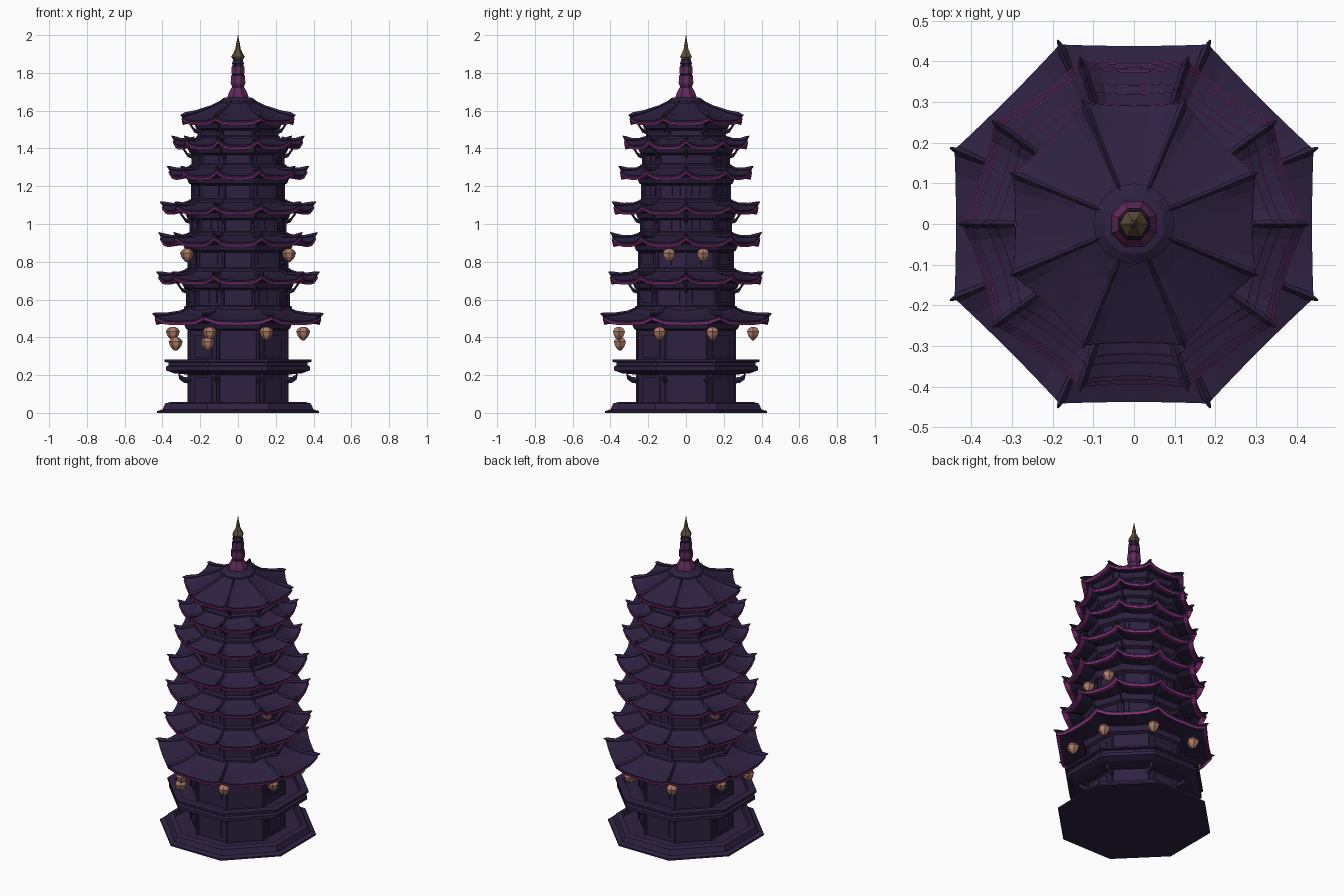
import bpy, bmesh, math
from mathutils import Matrix, Vector

if "Cube" in bpy.data.objects:
    bpy.data.objects.remove(bpy.data.objects["Cube"])


def mat(name, rgb):
    m = bpy.data.materials.new(name)
    m.diffuse_color = (*rgb, 1)
    m.use_nodes = True
    m.node_tree.nodes["Principled BSDF"].inputs["Base Color"].default_value = m.diffuse_color
    return m


PURPLE = mat("dark purple", (0.027, 0.0155, 0.053))
MAGENTA = mat("magenta trim", (0.27, 0.028, 0.20))
PLUM = mat("plum spire", (0.12, 0.022, 0.10))
COPPER = mat("copper lantern", (0.43, 0.205, 0.135))
GOLD = mat("dull gold", (0.12, 0.08, 0.045))


def finish(bm, name, mats):
    bmesh.ops.recalc_face_normals(bm, faces=bm.faces)
    me = bpy.data.meshes.new(name)
    bm.to_mesh(me)
    bm.free()
    for m in mats:
        me.materials.append(m)
    ob = bpy.data.objects.new(name, me)
    bpy.context.collection.objects.link(ob)
    return ob


def phase(n):
    return math.pi / 8 if n == 8 else 0.0


def skin(bm, rings, mats=None, closed=False):
    """Bridge successive rings of points into quads."""
    vs = [[bm.verts.new(p) for p in r] for r in rings]
    k = len(vs[0])
    pairs = list(zip(vs, vs[1:])) + ([(vs[-1], vs[0])] if closed else [])
    for j, (a, b) in enumerate(pairs):
        for i in range(k):
            f = bm.faces.new((a[i], a[(i + 1) % k], b[(i + 1) % k], b[i]))
            f.material_index = mats[j] if mats else 0
    if not closed:
        bm.faces.new(vs[0])
        bm.faces.new(vs[-1])


def lathe(bm, n, profile, closed=False, mats=None, center=(0, 0)):
    """Polygonal turning; profile is (corner radius, z)."""
    rings = []
    for r, z in profile:
        rings.append([(center[0] + r * math.cos(phase(n) + i * math.tau / n),
                       center[1] + r * math.sin(phase(n) + i * math.tau / n), z) for i in range(n)])
    skin(bm, rings, mats, closed)


def tube(bm, pts, radii):
    """Four-sided bar along points lying in a vertical radial plane."""
    side = Vector((-pts[-1][1], pts[-1][0], 0)).normalized()
    rings = []
    for p, r in zip(pts, radii):
        p = Vector(p)
        up = Vector((0, 0, r * 1.4))
        rings.append([p + up, p + side * r, p - up, p - side * r])
    skin(bm, rings)


def plate(bm, ang, dist, z, size, shift=0):
    """Box facing outward at an angle: size = depth, width, height."""
    m = (Matrix.Rotation(ang, 4, 'Z') @ Matrix.Translation((dist, shift, z))
         @ Matrix.Diagonal((*size, 1)))
    bmesh.ops.create_cube(bm, size=1, matrix=m)


def polar(r, a, z):
    return (r * math.cos(a), r * math.sin(a), z)


OCT = 1 / math.cos(math.pi / 8)


def oct_profile(p):
    return [(a * OCT, z) for a, z in p]


# base slab with raised rim, and balcony with railing
bm = bmesh.new()
lathe(bm, 8, oct_profile([(.428, 0), (.428, .010), (.40, .018), (.385, .05), (.355, .058),
                          (.35, .03), (.2, .03), (.2, 0)]), True)
lathe(bm, 8, [(.40, 0), (.40, .025)])
finish(bm, "base_terrace", [PURPLE])
bm = bmesh.new()
lathe(bm, 8, oct_profile([(.24, .20), (.34, .21), (.38, .225), (.38, .245), (.368, .252), (.368, .266),
                          (.388, .27), (.388, .282), (.345, .282), (.345, .245), (.24, .245)]), True)
finish(bm, "balcony", [PURPLE])

# curved brackets under the balcony
bm = bmesh.new()
for i in range(8):
    a = phase(8) + i * math.tau / 8
    tube(bm, [polar(.27, a, .17), polar(.31, a, .175), polar(.335, a, .19), polar(.34, a, .22)],
         [.012, .011, .010, .009])
finish(bm, "balcony_brackets", [PURPLE])

# sides, tip radius, eave z, tip z, roof top z, wall radius below, radius at roof top, wall bottom z
TIERS = [
    (8, .490, .465, .520, .555, .278, .275, .02),
    (10, .432, .680, .740, .755, .265, .265, .54),
    (10, .422, .880, .950, .945, .258, .255, .74),
    (10, .412, 1.050, 1.110, 1.120, .248, .245, .93),
    (10, .375, 1.235, 1.300, 1.305, .240, .240, 1.11),
    (10, .352, 1.395, 1.460, 1.455, .236, .230, 1.29),
    (8, .330, 1.525, 1.570, 1.650, .220, .085, 1.44),
]


def roof(idx, n, R, ze, zt, zi, rw, ri):
    seg, Rc = 6, R * .975
    power = .9 if idx == 7 else .75
    bow = .008 if idx == 1 else .022
    lift = (zt - ze) * .5

    def ring(s, scale=1.0, dz=0.0):
        pts = []
        r = ri + (Rc - ri) * s
        for i in range(n):
            a0 = phase(n) + i * math.tau / n
            p, q = Vector(polar(r, a0, 0)), Vector(polar(r, a0 + math.tau / n, 0))
            for k in range(seg):
                t = 2 * k / seg - 1
                v = p.lerp(q, k / seg) * scale * (1 - bow * s * (1 - t * t))
                v.z = zi + (ze + .022 - zi) * s ** power + lift * abs(t) ** 4 * s * s + dz
                pts.append(v)
        return pts

    k = (rw - .01) / ri
    inner = [Vector((v.x * k, v.y * k, ze + .012)) for v in ring(0)]
    # a magenta lip peeks out below the dark eave edge
    out, deep = (.992, .96) if idx == 1 else (1.006, .93)
    b = bmesh.new()
    skin(b, [ring(0), ring(.3), ring(.65), ring(1), ring(1, .994, -.010),
             ring(1, out, -.013), ring(1, out - .006, -.023), ring(1, deep, -.018), inner],
         [0, 0, 0, 0, 1, 1, 1, 0])
    finish(b, f"roof_{idx}", [PURPLE, MAGENTA])

    # hip ridges ending in upturned horns
    b = bmesh.new()
    for i in range(n):
        a = phase(n) + i * math.tau / n
        pts = []
        for s in (0, .3, .65, .93):
            z = zi + (ze + .022 - zi) * s ** power + lift * s * s
            pts.append(polar(ri + (Rc - ri) * s, a, z + .003))
        pts.append(polar(R, a, zt + .005))
        tube(b, pts, [.005, .006, .008, .011, .002])
    finish(b, f"roof_ridges_{idx}", [PURPLE])


for idx, (n, R, ze, zt, zi, rw, ri, zb) in enumerate(TIERS, 1):
    roof(idx, n, R, ze, zt, zi, rw, ri)
    # walls with a stepped cornice under the eave
    b = bmesh.new()
    lathe(b, n, [(rw, zb), (rw, ze - .03), (rw + .02, ze - .02), (rw + .035, ze + .015), (rw, ze + .02)])
    if idx > 1:
        zr = TIERS[idx - 2][4]
        lathe(b, n, [(rw + .02, zr - .02), (rw + .02, zr + .008), (rw, zr + .014)])
    finish(b, f"wall_{idx}", [PURPLE])

    # corner pillars, door leaves and eave brackets
    b = bmesh.new()
    ap = rw * math.cos(math.pi / n)
    w = 2 * rw * math.sin(math.pi / n)
    spans = [(.05, .195), (.285, ze - .05)] if idx == 1 else [(zr + .025, ze - .03)]
    for i in range(n):
        a = phase(n) + i * math.tau / n
        lathe(b, 6, [(.010, zb), (.010, ze)], center=polar(rw, a, 0)[:2])
        if idx % 2 == 0 or idx == 7:
            tube(b, [polar(rw, a, ze - .04), polar(rw + .03, a, ze - .03), polar(rw + .06, a, ze + .012)],
                 [.008, .008, .006])
        for lo, hi in spans:
            for s in (-1, 1):
                plate(b, a + math.pi / n, ap, (lo + hi) / 2, (.012, w * .29, (hi - lo) * .92), s * w * .15)
    finish(b, f"pillars_and_panels_{idx}", [PURPLE])

# spire
bm = bmesh.new()
lathe(bm, 16, [(.10, 1.635), (.10, 1.65), (.075, 1.668), (.05, 1.672)])
finish(bm, "spire_collar", [PURPLE])
bm = bmesh.new()
lathe(bm, 8, [(.062, 1.665), (.055, 1.69), (.038, 1.72), (.033, 1.725), (.042, 1.745), (.040, 1.785),
              (.033, 1.79), (.037, 1.80), (.037, 1.83), (.030, 1.84), (.034, 1.85), (.028, 1.87)],
      mats=[0, 0, 1, 0, 0, 1, 1, 0, 1, 1, 1])
finish(bm, "spire_shaft", [PLUM, PURPLE])
bm = bmesh.new()
lathe(bm, 6, [(.022, 1.865), (.036, 1.885), (.022, 1.91), (.013, 1.93), (.011, 1.95), (.006, 1.97), (.001, 2.0)])
finish(bm, "spire_finial", [GOLD])

# hanging lanterns
spots = [(sx * x, sy * y, .42) for x, y in ((.15, .355), (.345, .14)) for sx in (-1, 1) for sy in (-1, 1)]
spots += [(-.16, -.35, .365), (-.33, -.16, .365)]
spots += [(sx * .27, sy * .09, .835) for sx in (-1, 1) for sy in (-1, 1)]
bm = bmesh.new()
for x, y, z in spots:
    lathe(bm, 6, [(.008, z + .036), (.026, z + .028), (.037, z + .012),
                  (.030, z - .010), (.018, z - .026), (.006, z - .036)], center=(x, y))
finish(bm, "lanterns", [COPPER])
